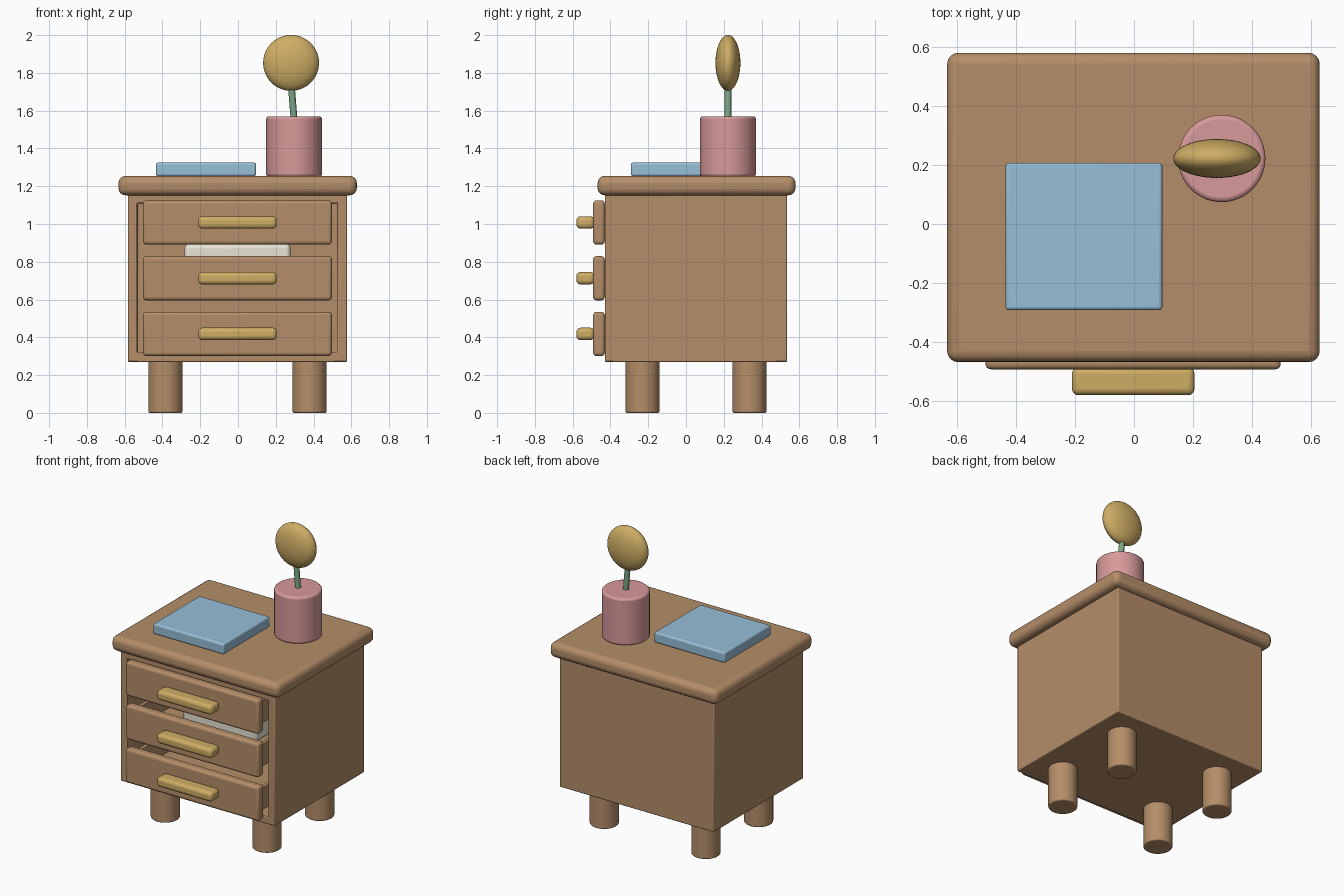
import bpy, bmesh, math
from mathutils import Vector

if "Cube" in bpy.data.objects:
    bpy.data.objects.remove(bpy.data.objects["Cube"])


def mat(name, rgb):
    m = bpy.data.materials.new(name)
    m.diffuse_color = (*rgb, 1)
    m.use_nodes = True
    m.node_tree.nodes["Principled BSDF"].inputs["Base Color"].default_value = m.diffuse_color
    return m


WOOD = mat("wood", (0.46, 0.27, 0.14))
BRASS = mat("brass", (0.62, 0.42, 0.13))
BLUE = mat("blue", (0.31, 0.52, 0.68))
PINK = mat("pink", (0.68, 0.32, 0.32))
GREEN = mat("green", (0.20, 0.38, 0.24))
CREAM = mat("cream", (0.80, 0.78, 0.66))


def finish(o, name, m, bevel=0, segs=4):
    o.name = name
    o.data.materials.append(m)
    if bevel:
        b = o.modifiers.new("bevel", 'BEVEL')
        b.width, b.segments, b.limit_method = bevel, segs, 'ANGLE'
    bpy.ops.object.select_all(action='DESELECT')
    o.select_set(True)
    bpy.context.view_layer.objects.active = o
    bpy.ops.object.shade_smooth_by_angle(angle=math.radians(35))
    return o


def box(name, x, y, z, m, bevel=0):
    bpy.ops.mesh.primitive_cube_add(
        size=1, location=[sum(p) / 2 for p in (x, y, z)])
    o = bpy.context.object
    o.scale = [p[1] - p[0] for p in (x, y, z)]
    bpy.ops.object.transform_apply(location=False, rotation=False, scale=True)
    return finish(o, name, m, bevel)


def rod(name, a, b, r, m, bevel=0):
    a, b = Vector(a), Vector(b)
    d = b - a
    bpy.ops.mesh.primitive_cylinder_add(
        vertices=48, radius=r, depth=d.length, location=(a + b) / 2,
        rotation=d.to_track_quat('Z', 'Y').to_euler())
    return finish(bpy.context.object, name, m, bevel, 3)


# Cabinet shell: a box with its front face inset and pushed inwards
shell = box("cabinet_body", (-0.583, 0.577), (-0.43, 0.535), (0.27, 1.16), WOOD)
bm = bmesh.new()
bm.from_mesh(shell.data)
front = min(bm.faces, key=lambda f: f.calc_center_median().y)
bmesh.ops.inset_region(bm, faces=[front], thickness=0.07)
ext = bmesh.ops.extrude_discrete_faces(bm, faces=[front])["faces"]
bmesh.ops.translate(bm, verts=ext[0].verts, vec=(0, 0.89, 0))
bm.to_mesh(shell.data)
bm.free()
finish(shell, "cabinet_body", WOOD, 0.006, 2)
shell.data.materials.pop(index=1)

box("cabinet_top", (-0.633, 0.629), (-0.468, 0.58), (1.152, 1.255), WOOD, 0.038)

# Legs
for sx in (-1, 1):
    for sy, label in ((-1, "front"), (1, "back")):
        x, y = -0.003 + sx * 0.382, 0.053 + sy * 0.283
        rod(label + "_leg", (x, y, 0), (x, y, 0.28), 0.09, WOOD, 0.008)

# Drawers: front panel, handle and an open tray behind
for i in range(3):
    z = 0.418 + i * 0.295
    box("drawer_front", (-0.503, 0.497), (-0.492, -0.43),
        (z - 0.117, z + 0.117), WOOD, 0.018)
    box("drawer_handle", (-0.21, 0.205), (-0.58, -0.485),
        (z - 0.033, z + 0.033), BRASS, 0.022)
    lo, hi = z - 0.07, z + 0.08
    box("drawer_floor", (-0.48, 0.474), (-0.435, 0.40), (lo, lo + 0.025), WOOD)
    box("drawer_back", (-0.48, 0.474), (0.375, 0.40), (lo, hi), WOOD)
    for s in (-1, 1):
        x = -0.003 + s * 0.465
        box("drawer_side", (x - 0.012, x + 0.012), (-0.435, 0.40), (lo, hi), WOOD)

# Pale stack stored in the middle drawer
box("paper_stack", (-0.283, 0.278), (-0.20, 0.25), (0.668, 0.895), CREAM, 0.025)

# Things on top
box("book", (-0.435, 0.096), (-0.292, 0.207), (1.253, 1.325), BLUE, 0.012)
rod("vase", (0.297, 0.222, 1.25), (0.297, 0.222, 1.57), 0.148, PINK, 0.015)
rod("flower_stem", (0.297, 0.222, 1.55), (0.281, 0.222, 1.75), 0.018, GREEN)
bpy.ops.mesh.primitive_uv_sphere_add(
    segments=48, ring_count=24, radius=1, location=(0.281, 0.222, 1.853))
bloom = bpy.context.object
bloom.scale = (0.148, 0.066, 0.148)
finish(bloom, "flower_head", BRASS)
